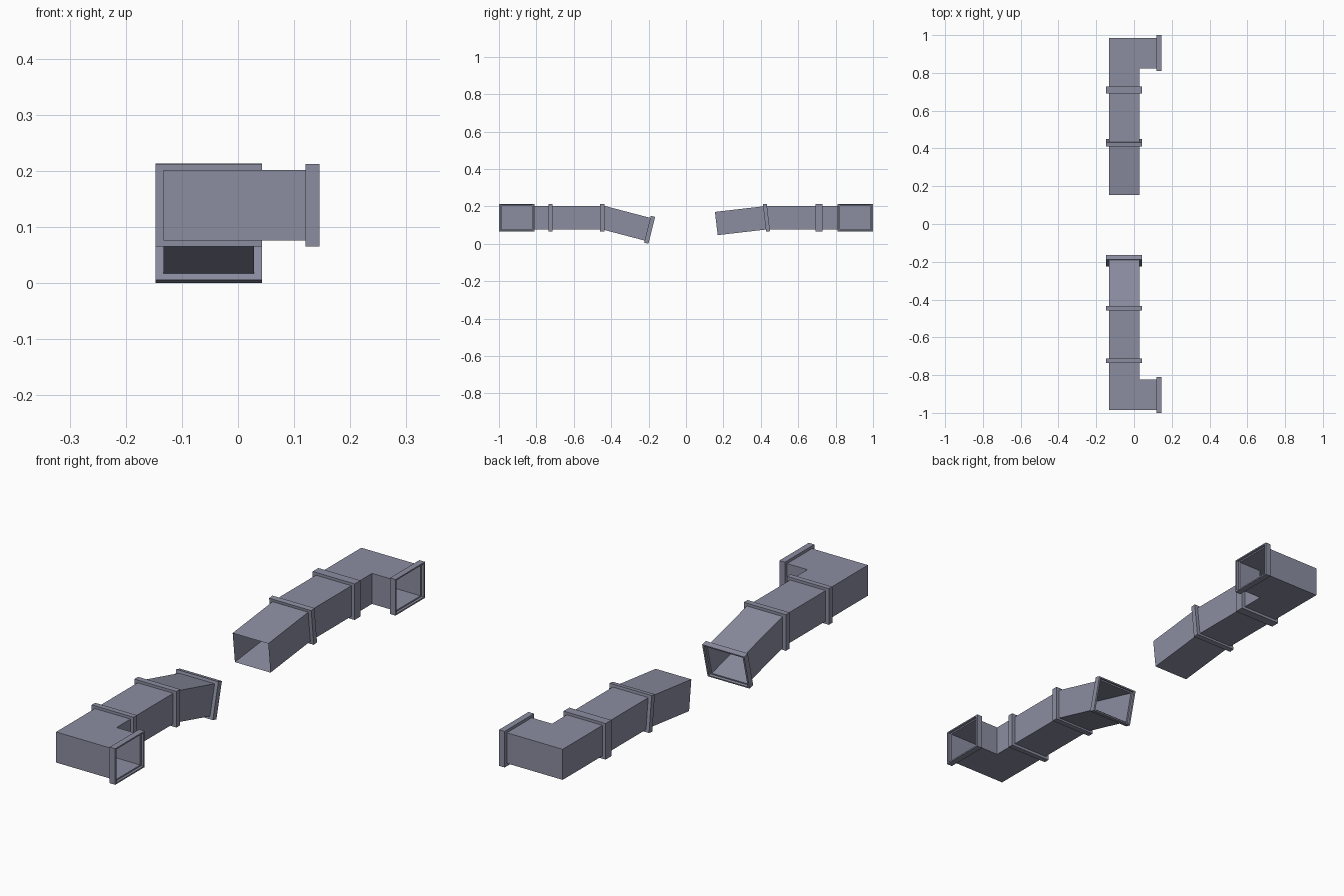
import bpy, bmesh, math
from mathutils import Vector as V

if "Cube" in bpy.data.objects:
    bpy.data.objects.remove(bpy.data.objects["Cube"])

metal = bpy.data.materials.new("blue_grey_metal")
metal.diffuse_color = (0.26, 0.27, 0.355, 1)
metal.use_nodes = True
metal.node_tree.nodes["Principled BSDF"].inputs["Base Color"].default_value = metal.diffuse_color

HW, HH = 0.0805, 0.0625      # duct half width and half height
CX, CZ = -0.052, 0.139       # duct centre line
EY = 0.905                   # elbow centre line


def loft(name, rings, closed=False):
    """Join four-cornered rings (centre, side, up) into a skin."""
    bm = bmesh.new()
    loops = []
    for c, s, u in rings:
        loops.append([bm.verts.new(c + s * a + u * b)
                      for a, b in ((-1, -1), (1, -1), (1, 1), (-1, 1))])
    pairs = list(zip(loops, loops[1:]))
    if closed:
        pairs.append((loops[-1], loops[0]))
    for p, q in pairs:
        for i in range(4):
            j = (i + 1) % 4
            bm.faces.new((p[i], p[j], q[j], q[i]))
    bmesh.ops.recalc_face_normals(bm, faces=bm.faces)
    me = bpy.data.meshes.new(name)
    bm.to_mesh(me)
    bm.free()
    me.materials.append(metal)
    ob = bpy.data.objects.new(name, me)
    bpy.context.collection.objects.link(ob)


def flange(name, c, d, side, up, thick, recess=0):
    """Collar ending at c, facing along d; optional recessed mouth."""
    prof = [(1.0, -thick), (1.18, -thick), (1.18, 0)]
    if recess:
        prof += [(1.09, 0), (1.09, -recess), (1.0, -recess)]
    else:
        prof += [(1.0, 0)]
    loft(name, [(c + d * t, side * k, up * k) for k, t in prof], True)


X, Z = V((HW, 0, 0)), V((0, 0, HH))
# side, bend angle, bend start y, bend end centre (y, z)
runs = [("front", -1, 14.0, 0.44, (-0.183, 0.0717), True),
        ("back", 1, 6.6, 0.43, (0.162, 0.108), False)]

for label, s, ang, by, end, mouth in runs:
    a = math.radians(ang)
    inward = V((0, -s, 0))
    d = V((0, -s * math.cos(a), -math.sin(a)))
    up = V((0, -s * math.sin(a), math.cos(a))) * HH
    mid_up = V((0, -s * math.tan(a / 2), 1)) * HH
    joint = V((CX, s * 0.71, CZ))
    bend = V((CX, s * by, CZ))
    tip = V((CX, end[0], end[1]))

    # ducts
    loft(label + "_elbow_duct", [
        (V((0.135, s * EY, CZ)), inward * HW, Z),
        (V((CX, s * EY, CZ)), V((HW, -s * HW, 0)), Z),
        (joint, X, Z)])
    loft(label + "_straight_duct", [(joint, X, Z), (bend, X, mid_up)])
    loft(label + "_sloped_duct", [(bend, X, mid_up),
                                  (tip - d * (0.01 if mouth else 0), X, up)])

    # flanges
    flange(label + "_elbow_flange", V((0.145, s * EY, CZ)), V((1, 0, 0)),
           inward * HW, Z, 0.025, 0.01)
    if mouth:
        flange("front_joint_flange", V((CX, -0.713, CZ)), inward, X, Z, 0.022)
        flange("front_bend_flange", V((CX, -0.435, CZ)), inward, X, Z, 0.024)
        flange("front_end_flange", tip, d, X, up, 0.024, 0.01)
    else:
        flange("back_joint_flange", V((CX, 0.692, CZ)), inward, X, Z, 0.037)
        flange("back_bend_flange", bend + d * 0.0105, d, X, up, 0.021)
